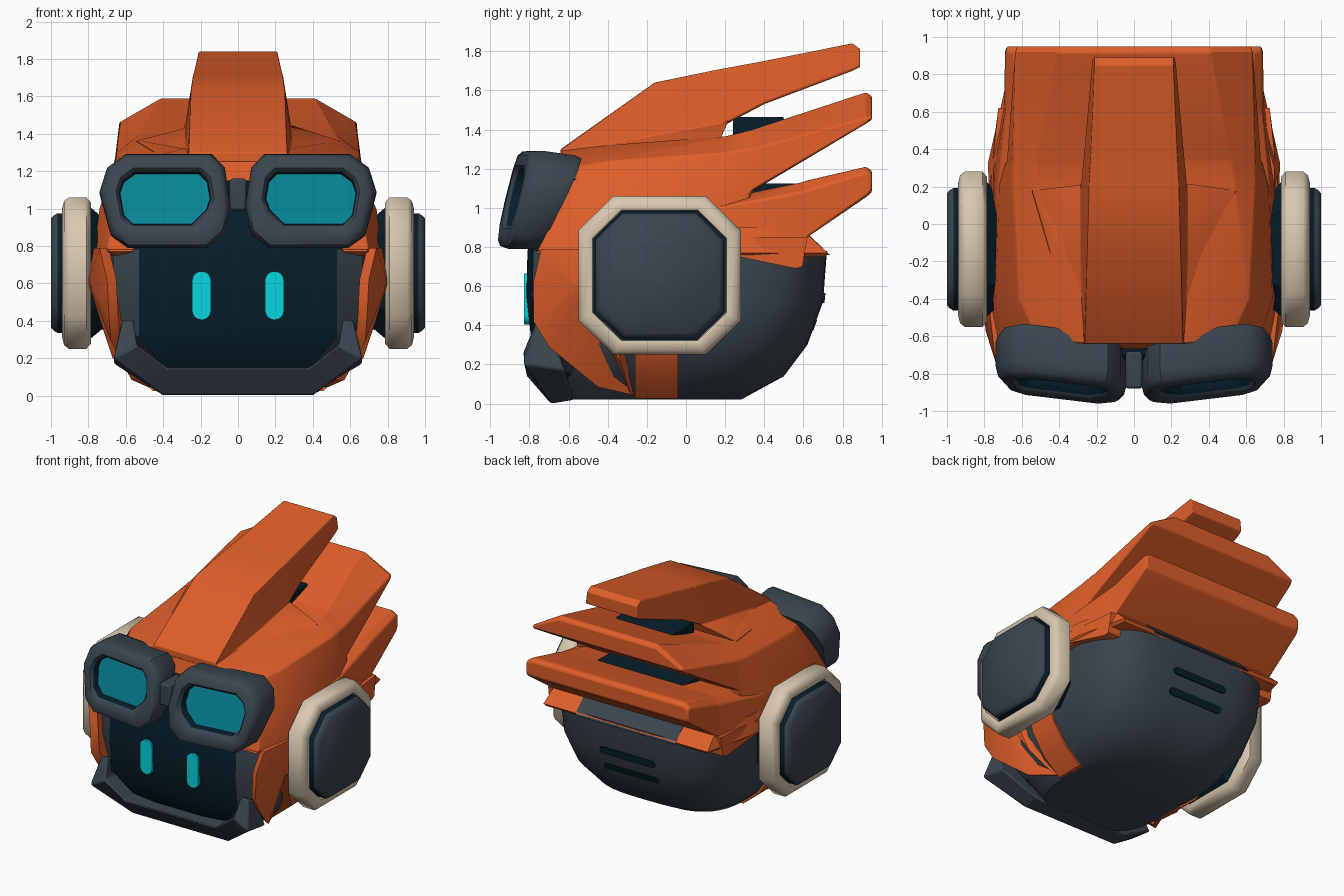
import bpy, bmesh, math

def material(name, rgb):
    m = bpy.data.materials.new(name)
    m.diffuse_color = (*rgb, 1)
    return m

ORANGE = material("burnt orange", (0.73, 0.112, 0.023))
SLATE = material("slate grey", (0.043, 0.060, 0.078))
NAVY = material("dark navy", (0.002, 0.013, 0.023))
TEAL = material("lens teal", (0.002, 0.24, 0.31))
CYAN = material("eye cyan", (0.002, 0.68, 0.74))
BEIGE = material("warm beige", (0.69, 0.58, 0.43))

def loft(name, loops, mats, rings=None, cap=0, rule=None, mirror=False, bevel=0, angle=30):
    """Skin a series of equal-length closed loops and cap both ends."""
    bm = bmesh.new()
    rows = [[bm.verts.new(p) for p in lp] for lp in loops]
    n = len(rows[0])
    for r in range(len(rows) - 1):
        for i in range(n):
            j = (i + 1) % n
            f = bm.faces.new((rows[r][i], rows[r][j], rows[r + 1][j], rows[r + 1][i]))
            f.material_index = rings[r] if rings else 0
    bm.faces.new(rows[0][::-1])
    bm.faces.new(rows[-1]).material_index = cap
    if rule:
        for f in bm.faces:
            f.material_index = rule(f.calc_center_median())
    bmesh.ops.recalc_face_normals(bm, faces=bm.faces)
    me = bpy.data.meshes.new(name)
    bm.to_mesh(me)
    bm.free()
    for m in mats:
        me.materials.append(m)
    ob = bpy.data.objects.new(name, me)
    bpy.context.collection.objects.link(ob)
    bpy.ops.object.select_all(action='DESELECT')
    ob.select_set(True)
    bpy.context.view_layer.objects.active = ob
    bpy.ops.object.shade_smooth_by_angle(angle=math.radians(angle))
    if bevel:
        b = ob.modifiers.new("bevel", 'BEVEL')
        b.width, b.segments, b.limit_method = bevel, 2, 'ANGLE'
        b.angle_limit = math.radians(35)
    if mirror:
        ob.modifiers.new("mirror", 'MIRROR').use_mirror_merge = False
    return ob

def both(half):
    """Close a right-hand half section with its mirror image."""
    return half + [(-x, y, z) for x, y, z in half[::-1]]

def across(y, half):
    """Symmetric section standing at depth y from right-hand (x, z) points."""
    return both([(x, y, z) for x, z in half])

def flat(z, half):
    """Symmetric section lying at height z from right-hand (x, y) points."""
    return both([(x, y, z) for x, y in half])

def box(name, mat, x, y0, y1, z0, z1, bevel=0.01):
    prof = [(x, z1), (x, z0)]
    return loft(name, [across(y0, prof), across(y1, prof)], [mat], bevel=bevel)

def superellipse(z, hw, yf, yb, e, n=64):
    cy, hy = (yf + yb) / 2, (yb - yf) / 2
    pw = lambda v: math.copysign(abs(v) ** (2 / e), v)
    return [(hw * pw(math.cos(a)), cy + hy * pw(math.sin(a)), z)
            for a in (2 * math.pi * i / n for i in range(n))]

def capsule(cx, cz, hx, hz, n=8):
    """Rounded slot outline in x, z."""
    r = min(hx, hz)
    pts = []
    for q, (sx, sz) in enumerate([(1, 1), (-1, 1), (-1, -1), (1, -1)]):
        for i in range(n):
            a = math.pi / 2 * (q + (i + 0.5) / n)
            pts.append((cx + sx * (hx - r) + r * math.cos(a), cz + sz * (hz - r) + r * math.sin(a)))
    return pts

# Lower shell
loft("lower_shell", [superellipse(*s) for s in [
    (0.02, 0.43, -0.64, 0.28, 3), (0.14, 0.57, -0.69, 0.50, 3.2), (0.30, 0.68, -0.71, 0.62, 3.5),
    (0.52, 0.72, -0.70, 0.70, 4), (0.78, 0.72, -0.69, 0.72, 4.5)]], [SLATE], angle=40)

# Slots in the back of the shell
for i, (z, y, slope) in enumerate([(0.54, 0.705, 0.10), (0.40, 0.655, 0.36)]):
    pts = capsule(0, z, 0.23, 0.026)
    loft(f"back_slot_{i + 1}", [[(x, yy + slope * (pz - z), pz) for x, pz in pts]
                                for yy in (y - 0.05, y + 0.005)], [NAVY])

# Face visor with angled side frames
def visor(z, w, s, yf):
    return flat(z, [(w * 0.5, yf + 0.01), (w, yf + 0.04), (s, yf + 0.14), (s, yf + 0.35)])

loft("face_visor", [visor(*v) for v in [
    (0.12, 0.36, 0.42, -0.70), (0.16, 0.40, 0.47, -0.735), (0.32, 0.53, 0.62, -0.80),
    (0.55, 0.53, 0.665, -0.825), (0.78, 0.53, 0.665, -0.82), (1.15, 0.45, 0.58, -0.71)]],
    [NAVY, SLATE], rule=lambda c: 1 if abs(c.x) > 0.42 and c.z < 0.8 else 0, angle=25)

# Eyes
eye = capsule(0.195, 0.535, 0.05, 0.13)
loft("eyes", [[(x, y, z) for x, z in eye] for y in (-0.79, -0.828)], [CYAN], mirror=True)

# Chin guard: bar, elbow and upturned tip on each side
chin = [[(0.56, -0.77, 0.41), (0.615, -0.76, 0.41), (0.63, -0.69, 0.37), (0.56, -0.69, 0.38)],
        [(0.54, -0.83, 0.27), (0.665, -0.83, 0.20), (0.665, -0.62, 0.17), (0.54, -0.64, 0.26)],
        [(0.38, -0.82, 0.15), (0.40, -0.69, 0.0), (0.40, -0.57, 0.02), (0.38, -0.62, 0.15)]]
loft("chin_guard", chin + [[(-x, y, z) for x, y, z in s] for s in chin[::-1]], [SLATE], bevel=0.012)

# Cheek pads, raised to a ridge
pad = [(0.74, -0.74, 0.79), (0.70, -0.78, 0.62), (0.69, -0.78, 0.42), (0.68, -0.70, 0.29),
       (0.57, -0.45, 0.085), (0.48, -0.28, 0.045), (0.67, -0.33, 0.20), (0.77, -0.40, 0.50),
       (0.78, -0.40, 0.79)]
ridge = [(0.80 + (x - 0.80) * 0.12, -0.55 + (y + 0.55) * 0.12, 0.60 + (z - 0.6) * 0.12) for x, y, z in pad]
loft("cheek_pads", [[(x - 0.05, y + 0.03, z) for x, y, z in pad], pad, ridge], [ORANGE], mirror=True)

# Side stripes wrapping the shell
edge = [(0.455, 0.025), (0.59, 0.14), (0.695, 0.30), (0.735, 0.50)]
loft("side_stripes", [[(x, y, z) for x, z in edge] + [(x - 0.08, y, z) for x, z in edge[::-1]]
                      for y in (-0.26, -0.04)], [ORANGE], mirror=True)

# Rim round the bottom of the hair, with a dropped flap behind each ear
loft("hair_rim", [
    flat(0.75, [(0.66, -0.70), (0.75, -0.40), (0.755, 0.30), (0.68, 0.71)]),
    flat(0.77, [(0.69, -0.76), (0.77, -0.40), (0.78, 0.33), (0.69, 0.725)]),
    flat(0.90, [(0.66, -0.68), (0.75, -0.38), (0.75, 0.30), (0.67, 0.58)])], [ORANGE])
flap = [(0.10, 0.85), (0.20, 0.765), (0.56, 0.69), (0.595, 0.70), (0.62, 0.85)]
loft("rim_flaps", [[(x - 0.13 * max(0, y - 0.2), y, z) for y, z in flap] for x in (0.66, 0.78)],
     [ORANGE], mirror=True)
loft("back_panel", [across(0.5, [(0.42, 0.88), (0.42, 0.75)]),
                    both([(0.42, 0.61, 0.88), (0.42, 0.735, 0.76)])], [SLATE])

# Three tiers of swept-back hair
loft("hair_lower_tier", [across(y, p) for y, p in [
    (-0.45, [(0.50, 0.98), (0.72, 0.93), (0.75, 0.80), (0.60, 0.78)]),
    (0.20, [(0.60, 1.05), (0.73, 1.01), (0.77, 0.79), (0.60, 0.78)]),
    (0.59, [(0.63, 1.13), (0.69, 1.08), (0.705, 0.80), (0.60, 0.79)]),
    (0.62, [(0.63, 1.14), (0.685, 1.09), (0.695, 0.85), (0.60, 0.85)]),
    (0.92, [(0.64, 1.21), (0.685, 1.18), (0.69, 1.06), (0.64, 1.055)]),
    (0.95, [(0.64, 1.19), (0.68, 1.17), (0.68, 1.09), (0.64, 1.08)])]], [ORANGE], bevel=0.01, angle=25)
brow = both([(0.27, -0.64, 1.29), (0.52, -0.62, 1.20), (0.66, -0.64, 1.00), (0.70, -0.76, 0.78)])
loft("hair_middle_tier", [brow] + [across(y, p) for y, p in [
    (-0.40, [(0.29, 1.32), (0.62, 1.24), (0.74, 1.00), (0.77, 0.78)]),
    (0.20, [(0.54, 1.365), (0.65, 1.28), (0.72, 1.03), (0.74, 0.84)]),
    (0.32, [(0.525, 1.395), (0.65, 1.30), (0.69, 1.07), (0.68, 0.95)]),
    (0.34, [(0.52, 1.40), (0.65, 1.30), (0.68, 1.09), (0.50, 1.085)]),
    (0.92, [(0.41, 1.59), (0.635, 1.46), (0.635, 1.43), (0.50, 1.43)]),
    (0.95, [(0.41, 1.57), (0.625, 1.465), (0.625, 1.45), (0.50, 1.45)])]], [ORANGE], bevel=0.01, angle=25)
loft("hair_top_spike", [across(y, p) for y, p in [
    (-0.64, [(0.26, 1.30), (0.27, 1.28), (0.28, 1.25)]),
    (-0.16, [(0.25, 1.64), (0.285, 1.37), (0.45, 1.30)]),
    (0.18, [(0.24, 1.71), (0.285, 1.43), (0.55, 1.36)]),
    (0.21, [(0.24, 1.715), (0.283, 1.44), (0.27, 1.43)]),
    (0.40, [(0.23, 1.75), (0.265, 1.54), (0.25, 1.53)]),
    (0.85, [(0.21, 1.84), (0.225, 1.71), (0.22, 1.70)]),
    (0.89, [(0.21, 1.81), (0.22, 1.73), (0.215, 1.72)])]], [ORANGE], bevel=0.008, angle=35)

# Dark vents tucked between the tiers
box("upper_vent", NAVY, 0.24, 0.24, 0.50, 1.36, 1.465)
box("lower_vent", NAVY, 0.36, 0.33, 0.56, 1.03, 1.125)

# Goggles: leaning octagonal frames with recessed lenses
outer = [(0.07, 1.23), (0.14, 1.305), (0.60, 1.305), (0.70, 1.23), (0.74, 1.10),
         (0.68, 0.86), (0.59, 0.79), (0.16, 0.79), (0.07, 0.87), (0.04, 1.02)]
inner = [(0.165, 1.15), (0.21, 1.195), (0.55, 1.195), (0.61, 1.15), (0.63, 1.09),
         (0.61, 0.97), (0.56, 0.92), (0.25, 0.92), (0.17, 1.0), (0.15, 1.06)]

def frame(t, depth, lean=0.24):
    pts = []
    for (ox, oz), (ix, iz) in zip(outer, inner):
        x, z = ox + (ix - ox) * t, oz + (iz - oz) * t
        y = -0.89 + depth + lean * (z - 1.05) + 0.12 * (x - 0.35)
        pts.append((x, y, z - 0.2 * depth * (z - 0.78) / 0.53))
    return pts

loft("goggles", [frame(0.1, 0.22, 0.44), frame(0, 0.19, 0.42), frame(0, 0.07), frame(0.12, 0.02),
                 frame(0.35, 0), frame(0.8, 0), frame(0.95, 0.02), frame(1, 0.07)],
     [SLATE, TEAL, NAVY], rings=[0, 0, 0, 0, 0, 0, 2], cap=1, mirror=True, angle=40)
box("goggle_bridge", SLATE, 0.045, -0.88, -0.68, 0.99, 1.16, 0.015)

# Ear pods: octagonal stacks growing outward along x
def octagon(x, h):
    c = h * 0.57
    pts = [(c, h), (h, c), (h, -c), (c, -h), (-c, -h), (-h, -c), (-h, c), (-c, h)]
    return [(x, -0.135 + y, 0.655 + z * 0.975) for y, z in pts]

def stack(name, steps, mats, **kw):
    loft(name, [octagon(*s) for s in steps], mats, mirror=True, **kw)

stack("ear_mounts", [(0.62, 0.28), (0.73, 0.31), (0.80, 0.37)], [NAVY])
stack("ear_rings", [(0.785, 0.385), (0.81, 0.415), (0.905, 0.415), (0.93, 0.395), (0.94, 0.355),
                    (0.935, 0.342), (0.90, 0.338)], [BEIGE, NAVY], cap=1, angle=50)
stack("ear_caps", [(0.89, 0.328), (0.965, 0.328), (0.985, 0.316), (1.0, 0.30)],
      [SLATE, NAVY], rings=[1, 0, 0], angle=50)
